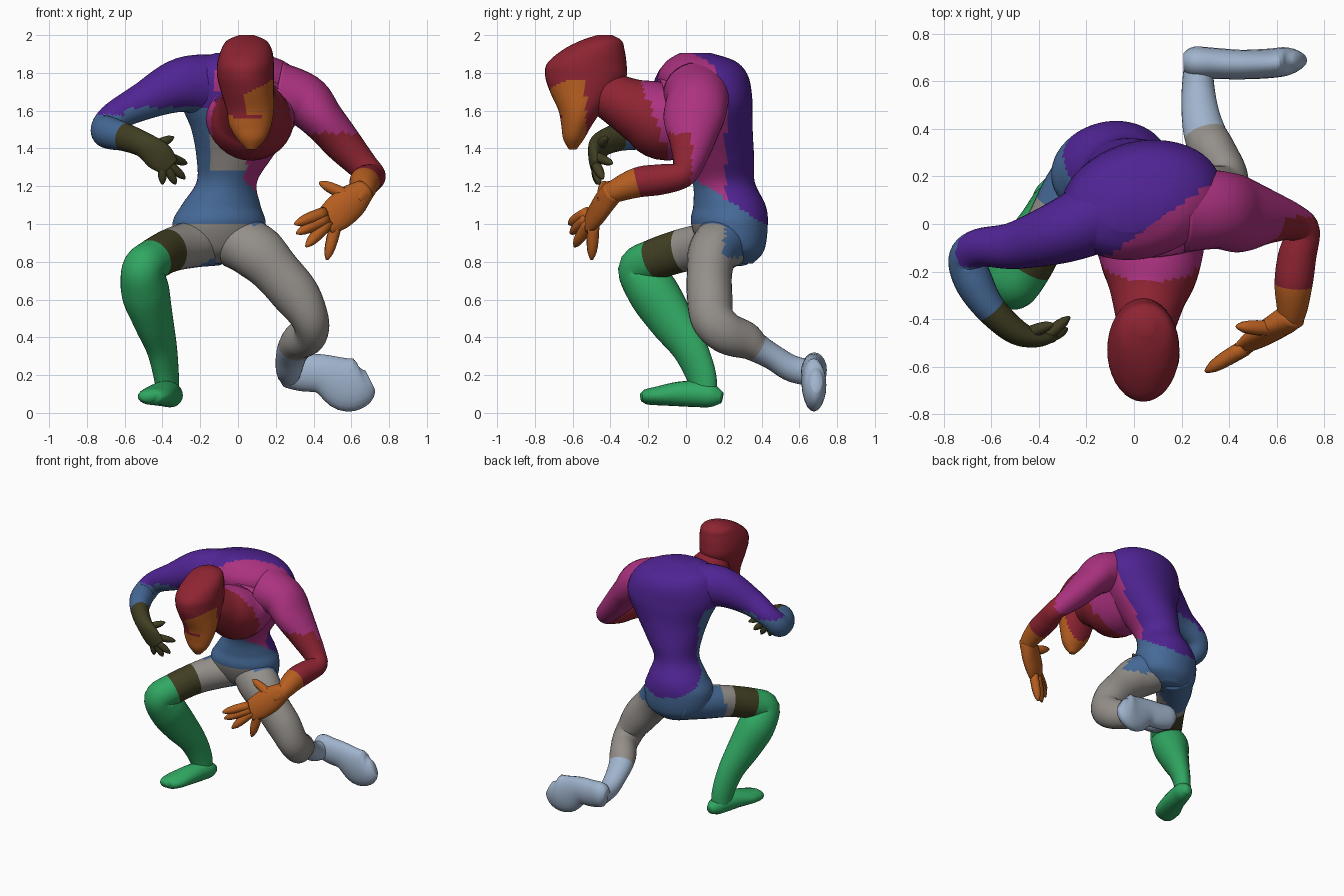
import bpy, bmesh, math
from mathutils import Vector
from mathutils.bvhtree import BVHTree


def srgb(r, g, b):
    return tuple((c / 255 / 12.92) if c < 10 else ((c / 255 + 0.055) / 1.055) ** 2.4 for c in (r, g, b)) + (1,)


COLOURS = {
    "purple": srgb(80, 36, 148), "magenta": srgb(172, 50, 128), "red": srgb(142, 36, 50),
    "orange": srgb(182, 94, 32), "blue": srgb(70, 106, 152), "olive": srgb(64, 62, 34),
    "grey": srgb(148, 143, 138), "green": srgb(48, 168, 98), "pale": srgb(160, 180, 205)}
NAMES = list(COLOURS)
MATS = []
PARTS = []
for n, c in COLOURS.items():
    m = bpy.data.materials.new(n)
    m.diffuse_color = c
    MATS.append(m)


def spline(p0, p1, p2, p3, t):
    return [0.5 * (2 * b + (c - a) * t + (2 * a - 5 * b + 4 * c - d) * t * t + (3 * b - a - 3 * c + d) * t ** 3)
            for a, b, c, d in zip(p0, p1, p2, p3)]


def tube(name, rings, u, colour, rule=None, sides=20, steps=4, flat=False):
    """Loft through rings (x, y, z, radius_u, radius_v[, new colour]); rule overrides colour per face."""
    pts, cols = [], []
    for r in rings:
        pts.append(r[:5])
        colour = r[5] if len(r) > 5 else colour
        cols.append(colour)
    fine, fcols = [], []
    for i in range(len(pts) - 1):
        a, d = pts[max(i - 1, 0)], pts[min(i + 2, len(pts) - 1)]
        for k in range(steps):
            fine.append(spline(a, pts[i], pts[i + 1], d, k / steps))
            fcols.append(cols[i])
    fine.append(list(pts[-1]))
    bm = bmesh.new()
    loops = []
    for i, p in enumerate(fine):
        a, b = fine[max(i - 1, 0)], fine[min(i + 1, len(fine) - 1)]
        t = Vector((0, 0, 1)) if flat else (Vector(b[:3]) - Vector(a[:3])).normalized()
        uu = Vector(u)
        uu = (uu - t * uu.dot(t)).normalized()
        vv = t.cross(uu)
        loops.append([bm.verts.new(Vector(p[:3]) + uu * max(p[3], .004) * math.cos(q) + vv * max(p[4], .004) * math.sin(q))
                      for q in (2 * math.pi * k / sides for k in range(sides))])
    for i in range(len(loops) - 1):
        for k in range(sides):
            j = (k + 1) % sides
            f = bm.faces.new((loops[i][k], loops[i][j], loops[i + 1][j], loops[i + 1][k]))
            f.material_index = NAMES.index(fcols[i])
    bm.faces.new(loops[0]).material_index = NAMES.index(cols[0])
    bm.faces.new(loops[-1]).material_index = NAMES.index(fcols[-1])
    bmesh.ops.recalc_face_normals(bm, faces=bm.faces)
    if rule:
        for f in bm.faces:
            c = f.calc_center_median()
            f.material_index = NAMES.index(rule(c.x, c.y, c.z, NAMES[f.material_index]))
    PARTS.append((name, bm))


def finger(name, base, tip, r, colour):
    b, t = Vector(base), Vector(tip)
    rings = [(*b.lerp(t, f), r * s, r * s) for f, s in ((0, 1), (.45, 1), (.8, .75), (1, .2))]
    tube(name, rings, (0.3, 0.9, 0.2), colour, sides=8, steps=2)


def finish():
    """Remove faces buried inside neighbouring parts, then make the objects."""
    trees = [BVHTree.FromBMesh(bm) for _, bm in PARTS]

    def buried(p, own):
        for k, tree in enumerate(trees):
            if k != own:
                co, no, _, _ = tree.find_nearest(p)
                if (p - co).dot(no) < -0.004 and tree.ray_cast(p, Vector((.31, .52, .79)))[0] \
                        and tree.ray_cast(p, Vector((-.61, -.22, -.76)))[0]:
                    return True
        return False

    for k, (name, bm) in enumerate(PARTS):
        inside = {v for v in bm.verts if buried(v.co, k)}
        gone = [f for f in bm.faces if all(v in inside for v in f.verts)]
        bmesh.ops.delete(bm, geom=gone, context="FACES")
        me = bpy.data.meshes.new(name)
        bm.to_mesh(me)
        for m in MATS:
            me.materials.append(m)
        me.shade_smooth()
        bpy.context.collection.objects.link(bpy.data.objects.new(name, me))
    for _, bm in PARTS:
        bm.free()


# Torso
def torso_rule(x, y, z, c):
    if y < 0.18 and z < 1.0:
        return "grey"
    if z < 1.27 - 0.65 * y:
        return "blue"
    if y < 0.05 and -0.15 < x < 0.05 and 1.28 < z < 1.55:
        return "grey"
    if (x + 0.2) * 0.43 > (y + 0.2) * 0.6 or (x > 0.03 and y < 0.21 and z < 1.7):
        return "magenta"
    return "blue" if x < 0.05 and y < 0.17 and z < 1.62 else "purple"


tube("torso", [
    (-.10, .27, .79, .10, .08), (-.10, .25, .86, .22, .16), (-.10, .23, 1.0, .25, .2),
    (-.09, .23, 1.1, .21, .19), (-.06, .20, 1.22, .16, .165), (-.02, .17, 1.35, .20, .19),
    (.02, .13, 1.5, .27, .22), (.03, .11, 1.65, .34, .235), (.02, .09, 1.78, .32, .235),
    (0, .08, 1.86, .25, .18), (0, .05, 1.905, .12, .08)],
    (math.cos(.24), math.sin(.24), 0), "purple", torso_rule, sides=48, steps=8, flat=True)

# Neck and head
tube("neck", [
    (.06, .02, 1.60, .25, .22), (.07, -.11, 1.55, .225, .215),
    (.07, -.22, 1.59, .195, .18), (.06, -.32, 1.635, .155, .145), (.05, -.44, 1.70, .12, .12)],
    (1, 0, 0), "red", lambda x, y, z, c: "magenta" if y > -.235 + (1.75 - z) * .38 else "red", sides=32, steps=6)


def head_rule(x, y, z, c):
    if y < -0.62 and -0.03 < x < 0.12 and 1.555 < z < 1.58:
        return "red"
    return "orange" if y < -0.53 and (z < 1.58 or (x > 0.04 and z < 1.67 + 0.5 * x)) else "red"


tube("head", [
    (.07, -.60, 1.395, .025, .02), (.07, -.595, 1.45, .075, .055), (.065, -.58, 1.52, .11, .08),
    (.065, -.56, 1.6, .125, .115), (.05, -.54, 1.70, .14, .18), (.04, -.53, 1.78, .15, .215),
    (.04, -.525, 1.85, .15, .21), (.045, -.49, 1.92, .135, .165), (.045, -.45, 1.97, .105, .11),
    (.045, -.43, 2.0, .04, .04)], (1, 0, 0), "red", head_rule, sides=36, steps=8, flat=True)

# Right arm, bent across the front
tube("right_arm", [
    (-.12, .05, 1.73, .17, .16), (-.3, -.03, 1.735, .145, .135), (-.5, -.09, 1.65, .1, .1),
    (-.65, -.1, 1.57, .08, .08), (-.70, -.15, 1.5, .085, .08, "blue"), (-.67, -.25, 1.48, .085, .08),
    (-.6, -.36, 1.46, .075, .065, "olive"), (-.5, -.45, 1.42, .068, .055),
    (-.42, -.48, 1.36, .078, .038), (-.36, -.48, 1.3, .055, .022)],
    (0, 0, 1), "purple",
    lambda x, y, z, c: "blue" if c == "purple" and (z < 1.58 or (z < 1.62 and x > -.6)) else c, sides=28, steps=6)
for i, (b, t) in enumerate([
        ((-.40, -.48, 1.32), (-.40, -.47, 1.21)), ((-.38, -.48, 1.31), (-.33, -.46, 1.21)),
        ((-.37, -.48, 1.32), (-.28, -.44, 1.24)), ((-.38, -.48, 1.36), (-.27, -.39, 1.32)),
        ((-.45, -.46, 1.41), (-.34, -.42, 1.46))]):
    finger(f"right_finger_{i + 1}", b, t, .026, "olive")

# Left arm, hanging forward
tube("left_arm", [
    (.2, .06, 1.69, .17, .18), (.35, .06, 1.65, .145, .165), (.45, .04, 1.55, .115, .16),
    (.56, .03, 1.42, .1, .115), (.66, .01, 1.31, .08, .08), (.71, -.03, 1.255, .072, .07),
    (.685, -.14, 1.235, .082, .08, "red"), (.67, -.255, 1.22, .08, .08, "orange"),
    (.66, -.38, 1.17, .06, .06), (.62, -.43, 1.12, .045, .045)], (.7, 0, .7), "magenta",
    lambda x, y, z, c: "red" if c == "magenta" and z < 1.48 and y < .03 else c, sides=28, steps=6)
tube("left_hand", [
    (.67, -.38, 1.18, .06, .06), (.6, -.43, 1.12, .09, .05), (.52, -.48, 1.05, .09, .04),
    (.46, -.52, 1.01, .07, .022)], (-.6, 0, .78), "orange")
for i, (b, t) in enumerate([
        ((.46, -.52, 1.06), (.30, -.62, 1.0)), ((.47, -.52, 1.03), (.31, -.61, .95)),
        ((.48, -.51, 1.01), (.36, -.59, .88)), ((.52, -.49, 1.0), (.47, -.5, .81)),
        ((.58, -.44, 1.15), (.43, -.43, 1.22))]):
    finger(f"left_finger_{i + 1}", b, t, .033, "orange")


# Right leg, planted in front
def right_leg_rule(x, y, z, c):
    if c != "blue":
        return c
    return "blue" if y - 0.35 * x > 0.17 and -.5 * x - .86 * y < .12 else "grey"


tube("right_leg", [
    (-.14, .27, .93, .15, .155), (-.26, .13, .89, .13, .125), (-.36, -.02, .86, .105, .115, "olive"),
    (-.45, -.17, .81, .11, .11, "green"), (-.505, -.25, .76, .11, .11), (-.49, -.175, .64, .125, .135),
    (-.45, -.085, .5, .1, .125), (-.405, .015, .35, .075, .1), (-.38, .08, .2, .06, .085),
    (-.37, .1, .08, .055, .07)], (.86, -.5, 0), "blue", right_leg_rule, sides=28, steps=6)
tube("right_foot", [
    (-.34, .19, .08, .03, .03), (-.35, .14, .09, .06, .06), (-.37, .07, .1, .07, .07),
    (-.40, -.04, .1, .08, .065), (-.44, -.15, .09, .09, .05), (-.47, -.21, .085, .065, .04),
    (-.475, -.24, .08, .03, .02)], (1, -.3, 0), "green")


# Left leg, trailing behind
def left_leg_rule(x, y, z, c):
    return "blue" if c == "grey" and (z > 1.0 or (y > 0.2 and z > 0.82)) else c


tube("left_leg", [
    (.0, .20, .91, .15, .15), (.1, .145, .85, .15, .135), (.2, .125, .75, .13, .12), (.31, .125, .62, .125, .12),
    (.38, .14, .5, .1, .115), (.385, .21, .425, .09, .11), (.33, .31, .385, .095, .1),
    (.30, .375, .345, .09, .078, "pale"), (.28, .46, .295, .08, .068), (.27, .56, .235, .07, .07),
    (.27, .67, .21, .06, .07)], (1, 0, 0), "grey", left_leg_rule, sides=28, steps=6)
tube("left_foot", [
    (.21, .68, .23, .04, .05), (.25, .68, .23, .065, .09), (.34, .675, .215, .065, .1), (.45, .67, .205, .062, .105),
    (.57, .675, .152, .062, .142), (.65, .685, .15, .058, .12), (.70, .69, .17, .03, .06)],
    (0, 1, 0), "pale")
finish()
